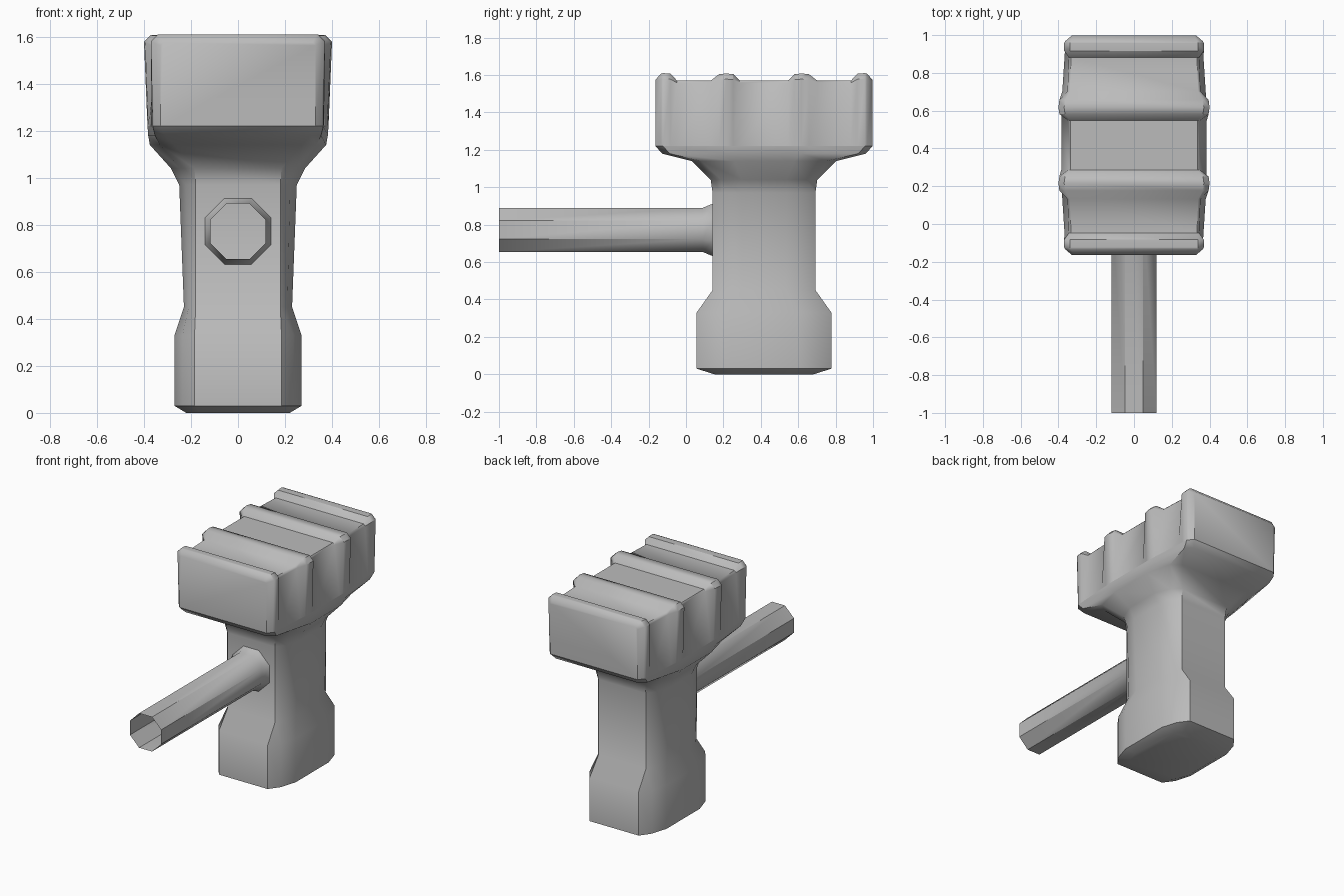
import bpy, bmesh, math

cube = bpy.data.objects.get("Cube")
if cube:
    bpy.data.objects.remove(cube, do_unlink=True)

grey = bpy.data.materials.new("plain grey")
grey.use_nodes = True
grey.diffuse_color = (0.5, 0.5, 0.5, 1)
bsdf = next(n for n in grey.node_tree.nodes if n.type == 'BSDF_PRINCIPLED')
bsdf.inputs["Base Color"].default_value = (0.5, 0.5, 0.5, 1)
bsdf.inputs["Roughness"].default_value = 0.7

CY = 0.417  # middle of the body in y


def loft(name, rings, closed=True, cap_start=False, cap_end=False):
    """Skin equal-length rings of points into one object."""
    bm = bmesh.new()
    rows = [[bm.verts.new(p) for p in ring] for ring in rings]
    n = len(rows[0])
    for a, b in zip(rows, rows[1:]):
        for i in range(n if closed else n - 1):
            j = (i + 1) % n
            bm.faces.new((a[i], a[j], b[j], b[i]))
    if cap_start:
        bm.faces.new(rows[0])
    if cap_end:
        bm.faces.new(rows[-1])
    bmesh.ops.recalc_face_normals(bm, faces=bm.faces)
    mesh = bpy.data.meshes.new(name)
    bm.to_mesh(mesh)
    bm.free()
    mesh.materials.append(grey)
    ob = bpy.data.objects.new(name, mesh)
    bpy.context.collection.objects.link(ob)
    bpy.ops.object.select_all(action='DESELECT')
    ob.select_set(True)
    bpy.context.view_layer.objects.active = ob
    bpy.ops.object.shade_smooth_by_angle(angle=math.radians(42))
    return ob


def body_ring(z, fx, fy, sx, k, sy):
    """Twelve-sided ring: front half width, front depth, side width,
    corner cut and side flat half length."""
    q = [(fx, fy), (fx + 0.6 * (sx - fx), fy - k), (sx, sy)]
    pts = q + [(x, -y) for x, y in reversed(q)]
    pts += [(-x, -y) for x, y in q] + [(-x, y) for x, y in reversed(q)]
    return [(x, CY + y, z) for x, y in pts]


# Post with a wide foot, a waist and a flare below the head
post = [
    (0.00, 0.16, 0.265, 0.22, 0.05, 0.14),
    (0.03, 0.185, 0.36, 0.27, 0.07, 0.18),
    (0.33, 0.185, 0.36, 0.27, 0.07, 0.18),
    (0.45, 0.18, 0.275, 0.23, 0.055, 0.12),
    (0.97, 0.18, 0.275, 0.25, 0.055, 0.12),
    (1.04, 0.185, 0.285, 0.285, 0.055, 0.12),
    (1.14, 0.27, 0.385, 0.375, 0.05, 0.16),
    (1.18, 0.31, 0.545, 0.382, 0.04, 0.20),
    (1.22, 0.33, 0.58, 0.385, 0.04, 0.20),
]
loft("post", [body_ring(*r) for r in post], cap_start=True)

# Ridged head: distance from middle, lower width, upper width, top height, edge cut
stations = [
    (0.58, 0.330, 0.33, 1.575, 0.012),
    (0.55, 0.355, 0.365, 1.608, 0.030),
    (0.54, 0.363, 0.37, 1.610, 0.030),
    (0.50, 0.3656, 0.37, 1.608, 0.030),
    (0.465, 0.3679, 0.345, 1.57, 0.012),
    (0.285, 0.3795, 0.352, 1.57, 0.012),
    (0.24, 0.3824, 0.395, 1.605, 0.030),
    (0.20, 0.385, 0.40, 1.608, 0.030),
    (0.165, 0.385, 0.395, 1.605, 0.030),
    (0.13, 0.385, 0.348, 1.57, 0.012),
]


def head_section(v, low, up, top, cut):
    half = [(low, 1.22), (up, top - cut), (up - cut, top)]
    pts = half + [(-x, z) for x, z in reversed(half)]
    return [(x, CY + v, z) for x, z in pts]


sections = [head_section(-s[0], *s[1:]) for s in stations]
sections += [head_section(*s) for s in reversed(stations)]
loft("ridged_head", sections, closed=False, cap_start=True, cap_end=True)


# Open eight-sided tube with a flared collar at the post
def octagon(y, flat):
    r = flat / math.cos(math.pi / 8)
    return [(r * math.cos(math.pi / 8 + i * math.pi / 4), y,
             0.772 + r * math.sin(math.pi / 8 + i * math.pi / 4)) for i in range(8)]


loft("front_tube", [octagon(-1.0, 0.118), octagon(0.09, 0.118), octagon(0.142, 0.14)])
